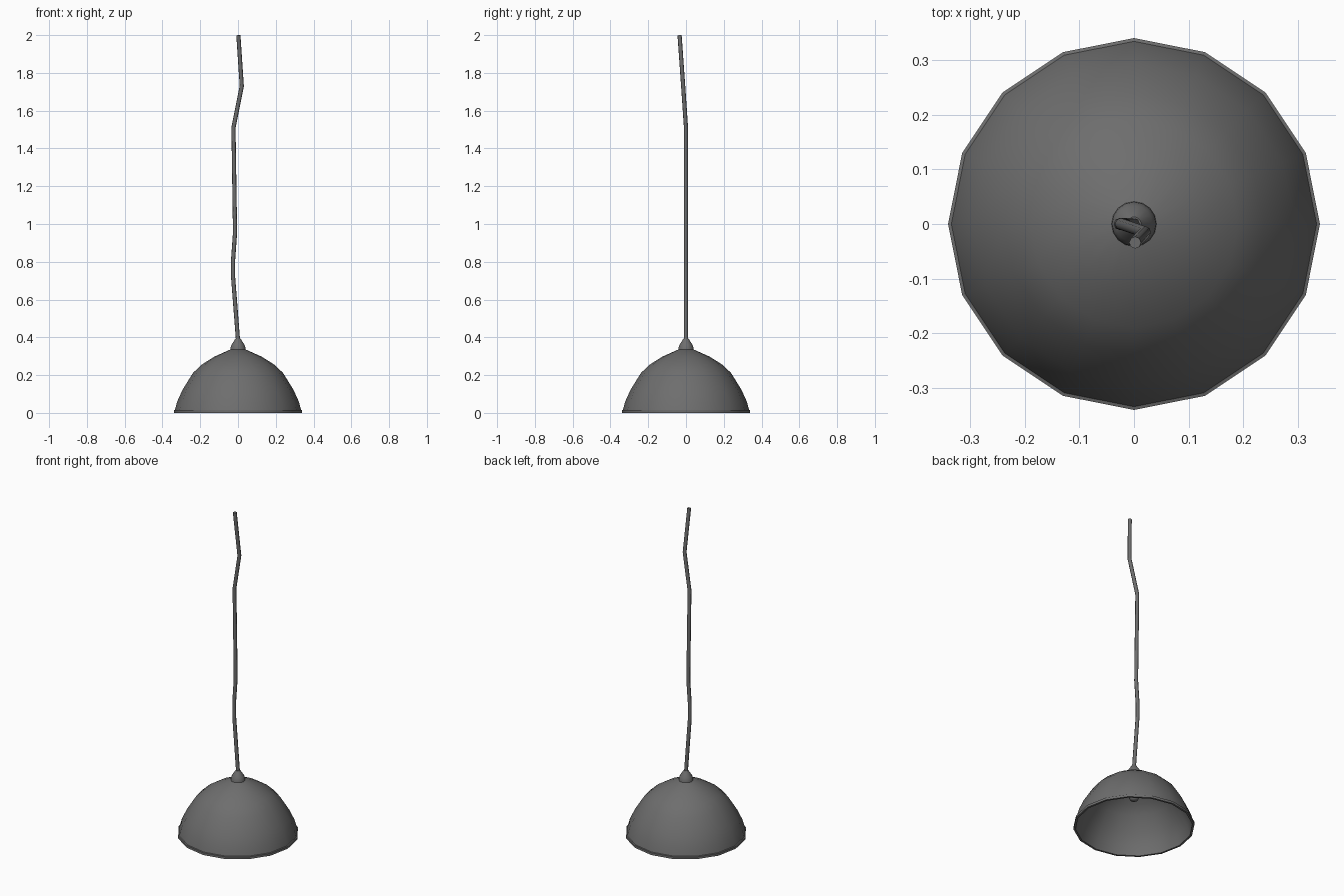
import bpy, bmesh, math

if "Cube" in bpy.data.objects:
    bpy.data.objects.remove(bpy.data.objects["Cube"])

# Dark grey used on every part
dark = bpy.data.materials.new("dark_grey")
dark.diffuse_color = (0.155, 0.155, 0.155, 1)
dark.use_nodes = True
dark.node_tree.nodes["Principled BSDF"].inputs["Base Color"].default_value = dark.diffuse_color


def lathe(name, profile, sides, smooth=40):
    """Revolve (radius, z) points about z; radius 0 becomes a pole."""
    bm = bmesh.new()
    rings = []
    for r, z in profile:
        if r == 0:
            rings.append([bm.verts.new((0, 0, z))] * sides)
        else:
            rings.append([bm.verts.new((r * math.cos(2 * math.pi * i / sides),
                                        r * math.sin(2 * math.pi * i / sides), z))
                          for i in range(sides)])
    for a, b in zip(rings, rings[1:]):
        for i in range(sides):
            j = (i + 1) % sides
            face = list(dict.fromkeys((a[i], a[j], b[j], b[i])))
            bm.faces.new(face)
    bmesh.ops.recalc_face_normals(bm, faces=bm.faces)
    mesh = bpy.data.meshes.new(name)
    bm.to_mesh(mesh)
    bm.free()
    obj = bpy.data.objects.new(name, mesh)
    bpy.context.collection.objects.link(obj)
    finish(obj, smooth)
    return obj


def finish(obj, angle):
    bpy.ops.object.select_all(action='DESELECT')
    obj.select_set(True)
    bpy.context.view_layer.objects.active = obj
    if obj.type == 'CURVE':
        bpy.ops.object.convert(target='MESH')
    obj = bpy.context.view_layer.objects.active
    obj.data.materials.append(dark)
    bpy.ops.object.shade_smooth_by_angle(angle=math.radians(angle))


# Dome shade: outer skin, rim lip, inner skin
lathe("lamp_shade", [
    (0, 0.338), (0.042, 0.335), (0.125, 0.298), (0.19, 0.257), (0.238, 0.212),
    (0.294, 0.122), (0.322, 0.06), (0.334, 0.016), (0.34, 0.014), (0.34, 0.0),
    (0.328, 0.0), (0.315, 0.058), (0.287, 0.119), (0.232, 0.206),
    (0.186, 0.249), (0.122, 0.29), (0.04, 0.327), (0, 0.33)], 16)

# Cap holding the cord
lathe("cord_cap", [
    (0, 0.325), (0.042, 0.325), (0.04, 0.345), (0.034, 0.362),
    (0.02, 0.383), (0.013, 0.395), (0, 0.395)], 16, 60)

# Small socket and bulb hanging inside the shade
lathe("bulb_socket", [(0, 0.33), (0.03, 0.33), (0.03, 0.25), (0, 0.25)], 12)
lathe("bulb", [(0, 0.26), (0.022, 0.255), (0.031, 0.225), (0.031, 0.195),
               (0.022, 0.173), (0, 0.165)], 12, 60)

# Slightly kinked hanging cord
path = [(0, 0, 0.385), (-0.026, 0, 0.72), (-0.026, 0, 0.81), (-0.016, 0, 0.95),
        (-0.017, 0, 1.05), (-0.024, 0, 1.51), (0.02, -0.015, 1.73), (0.002, -0.034, 1.999)]
curve = bpy.data.curves.new("cord", 'CURVE')
curve.dimensions = '3D'
curve.bevel_depth = 0.011
curve.bevel_resolution = 2
curve.use_fill_caps = True
spline = curve.splines.new('POLY')
spline.points.add(len(path) - 1)
for point, co in zip(spline.points, path):
    point.co = (*co, 1)
cord = bpy.data.objects.new("cord", curve)
bpy.context.collection.objects.link(cord)
finish(cord, 50)
